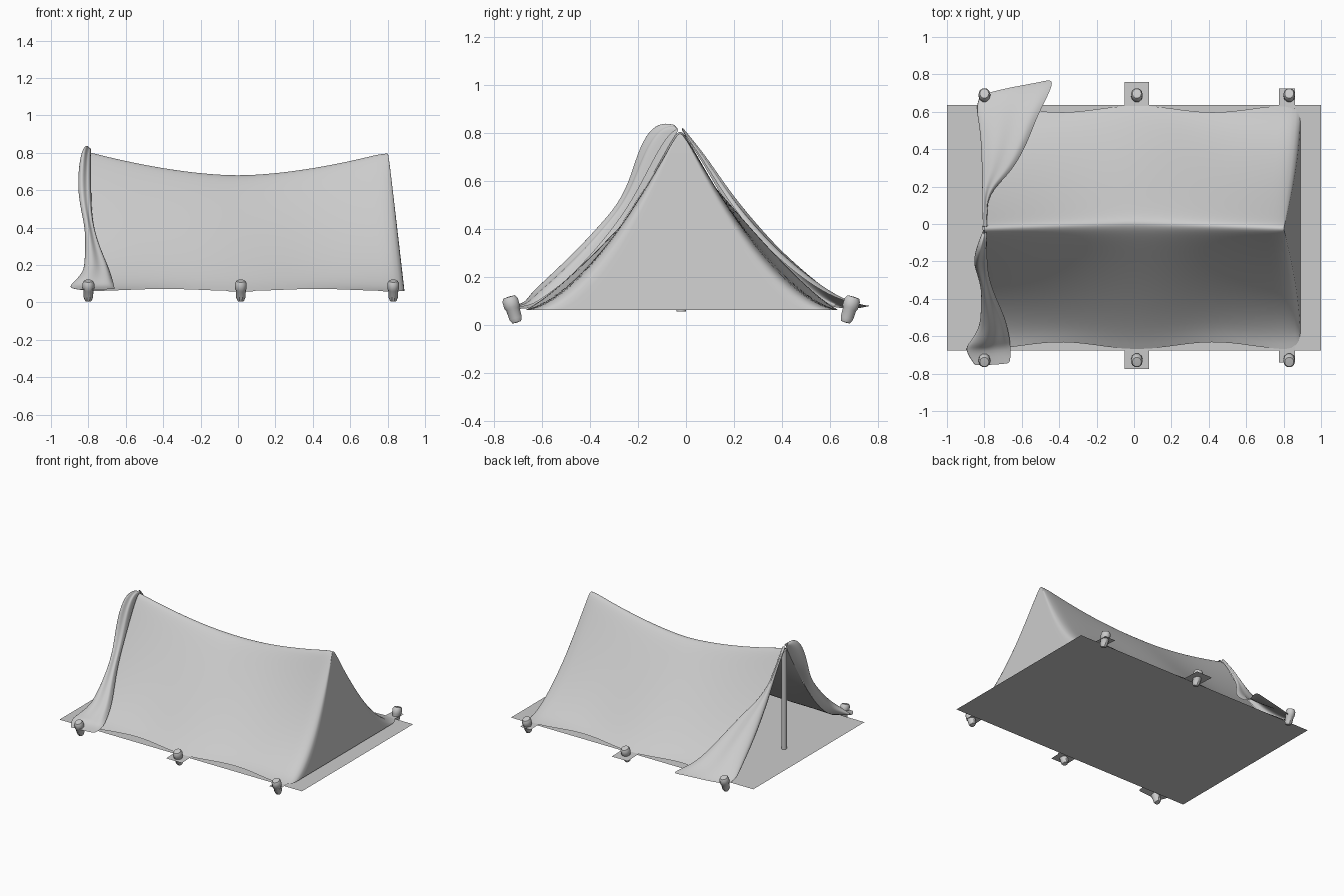
import bpy, bmesh
from math import cos, pi, radians, sqrt

if "Cube" in bpy.data.objects:
    bpy.data.objects.remove(bpy.data.objects["Cube"])

FLOOR = 0.055
PEG_X = (-0.80, 0.015, 0.83)


def make(name, verts, faces, subdiv=0):
    me = bpy.data.meshes.new(name)
    me.from_pydata(verts, [], faces)
    bm = bmesh.new()
    bm.from_mesh(me)
    bmesh.ops.remove_doubles(bm, verts=bm.verts, dist=0.0005)
    bmesh.ops.recalc_face_normals(bm, faces=bm.faces)
    bm.to_mesh(me)
    bm.free()
    ob = bpy.data.objects.new(name, me)
    bpy.context.collection.objects.link(ob)
    if subdiv:
        me.polygons.foreach_set("use_smooth", [True] * len(me.polygons))
        mod = ob.modifiers.new("smooth_cloth", 'SUBSURF')
        mod.levels = mod.render_levels = subdiv
    return ob


def grid(name, rows, subdiv=0):
    n = len(rows[0])
    verts = [p for r in rows for p in r]
    faces = [(i * n + j, i * n + j + 1, (i + 1) * n + j + 1, (i + 1) * n + j)
             for i in range(len(rows) - 1) for j in range(n - 1)]
    return make(name, verts, faces, subdiv)


def roof(side, x, t):
    """Cloth point at x, t = 0 at the ridge and 1 at the hem."""
    a = min(1, abs(x) / 0.8)
    ridge = 0.68 + 0.128 * a ** 1.7
    power = 1.2 + 0.48 * a ** 2
    wave = cos(2 * pi * (x - 0.015) / 0.815)
    hem_y = (0.65 if side < 0 else 0.615) + 0.02 * wave
    hem_z = 0.067 - 0.006 * wave
    y0 = -0.025 + 0.03 * (1 - a)
    y = y0 + (side * hem_y - y0) * t
    e = 0.03 + 0.03 * (1 - a)          # rounds off the ridge
    f = (sqrt(t * t + e * e) - e) / (sqrt(1 + e * e) - e)
    return y, hem_z + (ridge - hem_z) * max(0, 1 - f) ** power


# Canopy: each level runs along the front, round the closed end, and back
levels = [0, 0.025, 0.06, 0.11, 0.18, 0.27, 0.37, 0.48, 0.6, 0.72, 0.83, 0.92, 1]
us = [0, .02] + [i / 16 for i in range(1, 16)] + [0.972]
rows = []
for t in levels:
    xe = 0.80 + 0.09 * (1 - (1 - t) ** 1.7)
    xs = [-0.8 + u * (xe + 0.8) for u in us]
    front = [(x, *roof(-1, x, t)) for x in xs]
    back = [(x, *roof(1, x, t)) for x in xs]
    (yf, zf), (yb, zb) = roof(-1, xe, t), roof(1, xe, t)
    zd = 0.008 * (1 - t)
    wall = [(xe, yf + (yb - yf) * k, zf + (zb - zf) * k - zd)
            for k in (0.03, 0.09, 0.2, 0.35, 0.5, 0.65, 0.8, 0.91, 0.97)]
    rows.append(front + wall + back[::-1])
grid("canopy", rows, 1)


# Door flaps folded back over the roof: rows of (t, left x, right x, puff)
def flap(name, side, data, skew):
    out = []
    for t, xl, xr, h in data:
        row = []
        for k, off in ((0, -0.1), (-0.02, 0.4), (0.12, 0.85), (0.4, 1.0),
                       (0.65, 0.6), (0.9, 0.7), (1, 0.2)):
            x = xl + (xr - xl) * k if k or off > 0 else -0.8
            y, z = roof(side, max(-0.8, x), t)
            d = off * h + 0.008
            y += side * (0.7 * d * (t < 0.95) + skew * max(0, x - xl) * t ** 3)
            row.append((x, y, max(0.062, z + 0.7 * d)))
        out.append(row)
    grid(name, out, 2)


flap("front_door_flap", -1, [
    (0, -.81, -.785, .03), (.03, -.825, -.785, .07), (.08, -.845, -.785, .11),
    (.16, -.86, -.785, .105), (.25, -.86, -.785, .07), (.34, -.84, -.78, .06),
    (.44, -.82, -.765, .075), (.56, -.82, -.735, .085), (.68, -.825, -.70, .09),
    (.78, -.835, -.68, .085), (.9, -.89, -.665, .065),
    (1.0, -.925, -.66, .035), (1.13, -.86, -.66, .005)], 0)
flap("back_door_flap", 1, [
    (0, -.81, -.785, .01), (.12, -.81, -.785, .025), (.22, -.812, -.78, .035),
    (.32, -.815, -.74, .045), (.42, -.815, -.67, .055), (.55, -.82, -.61, .06),
    (.7, -.825, -.56, .065), (.84, -.84, -.52, .055), (.94, -.855, -.475, .035),
    (1.05, -.84, -.43, .005), (1.08, -.82, -.45, .0)], 0.27)

# Ground sheet
make("ground_sheet", [(-1, -.675, FLOOR), (1, -.675, FLOOR),
                      (1, .635, FLOOR), (-1, .635, FLOOR)], [(0, 1, 2, 3)])

# Pole at the open end
bpy.ops.mesh.primitive_cylinder_add(vertices=16, radius=0.019, depth=0.735,
                                    location=(-0.795, -0.02, FLOOR + 0.3675))
pole = bpy.context.object
pole.name = "pole"
bpy.ops.object.shade_smooth_by_angle()

# Pegs (lathed profile) and hem tabs
PROFILE = [(0, 0), (.020, .002), (.028, .02), (.030, .06), (.035, .068),
           (.035, .098), (.027, .112), (0, .114)]
for side, py, label in ((-1, -0.705, "front"), (1, 0.665, "back")):
    for i, px in enumerate(PEG_X):
        ring = [[(r * 0.9 * cos(2 * pi * k / 10), r * cos(2 * pi * k / 10 - pi / 2), z)
                 for k in range(11)] for r, z in PROFILE]
        peg = grid(f"{label}_peg_{i + 1}", ring)
        peg.location = (px, py, 0.008)
        peg.rotation_euler = (radians(-17 * side), 0, 0)
        for p in peg.data.polygons:
            p.use_smooth = True
        peg.data.set_sharp_from_angle(angle=radians(35))
        wl, wr, reach = ((.05, .04, .06), (.065, .065, .775), (.055, .03, .74))[i]
        if i:
            y0, y1 = side * .6, side * (reach if side < 0 else reach - .015)
            make(f"{label}_tab_{i + 1}",
                 [(px - wl, y0, .064), (px + wr, y0, .064), (px + wr, y1, .058),
                  (px - wl, y1, .058)], [(0, 1, 2, 3)])
